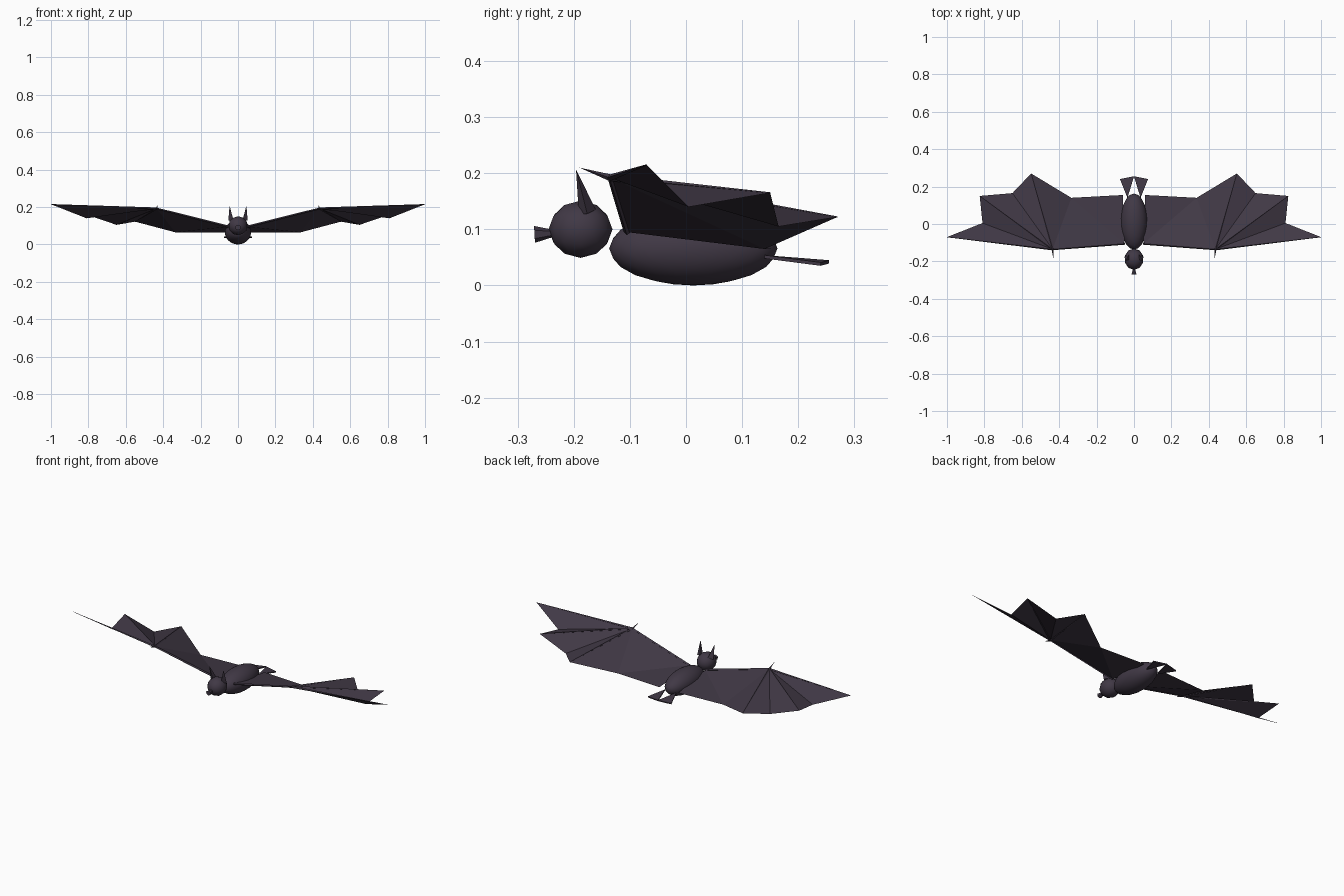
import bpy
import bmesh
from mathutils import Vector

cube = bpy.data.objects.get("Cube")
if cube:
    bpy.data.objects.remove(cube, do_unlink=True)

COLOUR = (0.052, 0.040, 0.060, 1)
fur = bpy.data.materials.new("dark plum")
fur.use_nodes = True
fur.diffuse_color = COLOUR
shader = fur.node_tree.nodes["Principled BSDF"]
shader.inputs["Base Color"].default_value = COLOUR
shader.inputs["Roughness"].default_value = 0.9


def add_object(name, bm, smooth=False):
    mesh = bpy.data.meshes.new(name)
    for face in bm.faces:
        face.smooth = smooth
    bm.to_mesh(mesh)
    bm.free()
    mesh.materials.append(fur)
    obj = bpy.data.objects.new(name, mesh)
    bpy.context.collection.objects.link(obj)
    return obj


def ball(name, centre, radii, detail):
    bm = bmesh.new()
    bmesh.ops.create_icosphere(bm, subdivisions=detail, radius=1)
    bmesh.ops.scale(bm, vec=radii, verts=bm.verts)
    bmesh.ops.translate(bm, vec=centre, verts=bm.verts)
    return add_object(name, bm, True)


def spike(name, base, tip, r_base, r_tip=0.0, sides=4):
    """Tapered rod from base to tip."""
    base, tip = Vector(base), Vector(tip)
    axis = tip - base
    bm = bmesh.new()
    bmesh.ops.create_cone(bm, cap_ends=True, segments=sides, radius1=r_base,
                          radius2=r_tip, depth=axis.length)
    bmesh.ops.rotate(bm, matrix=axis.to_track_quat("Z", "Y").to_matrix(), verts=bm.verts)
    bmesh.ops.translate(bm, vec=(base + tip) / 2, verts=bm.verts)
    return add_object(name, bm)


def sheet(name, panels, side):
    """Membrane made of panels that share corner points."""
    bm = bmesh.new()
    corners = {}
    for panel in panels:
        for p in panel:
            if p not in corners:
                corners[p] = bm.verts.new((p[0] * side, p[1], p[2]))
        order = panel if side > 0 else panel[::-1]
        bm.faces.new([corners[p] for p in order])
    return add_object(name, bm)


# Body, head and flared snout
ball("body", (0, 0.013, 0.066), (0.071, 0.15, 0.066), 3)
ball("head", (0, -0.188, 0.1), (0.052, 0.057, 0.051), 2)
spike("snout", (0, -0.235, 0.093), (0, -0.27, 0.091), 0.006, 0.015, 6)

# Wing landmarks for the left side
root_front = (0.05, -0.105, 0.095)
root_back = (0.06, 0.155, 0.065)
wrist = (0.435, -0.135, 0.192)
tip = (1.0, -0.07, 0.215)
notch_outer = (0.81, 0.005, 0.14)
finger_outer = (0.825, 0.15, 0.165)
notch_middle = (0.65, 0.165, 0.105)
finger_inner = (0.55, 0.27, 0.122)
notch_inner = (0.335, 0.14, 0.065)
thumb_tip = (0.43, -0.19, 0.21)

rim = [tip, notch_outer, finger_outer, notch_middle, finger_inner, notch_inner]
panels = [(wrist, a, b) for a, b in zip(rim, rim[1:])]
panels += [(wrist, notch_inner, root_front), (root_front, notch_inner, root_back)]

for label, s in (("left", 1), ("right", -1)):
    def at(p):
        return (p[0] * s, p[1], p[2])

    sheet(label + "_wing_membrane", panels, s)

    # Arm, finger and thumb bones
    spike(label + "_arm_bone", at(root_front), at(wrist), 0.006, 0.005)
    for bone, end in (("leading", tip), ("outer", finger_outer), ("inner", finger_inner)):
        spike(f"{label}_{bone}_finger", at(wrist), at(end), 0.006, 0.001)
    spike(label + "_thumb", at(wrist), at(thumb_tip), 0.006)

    # Pointed ear
    spike(label + "_ear", at((0.034, -0.176, 0.13)), at((0.045, -0.196, 0.207)), 0.018, 0, 3)

    # Tail fin: a thin triangular wedge
    fin = sheet(label + "_tail_fin",
                [((0.035, 0.14, 0.051), (0.075, 0.24, 0.038), (0, 0.255, 0.042))], s)
    thick = fin.modifiers.new("thickness", "SOLIDIFY")
    thick.thickness = 0.006
    thick.offset = 0
